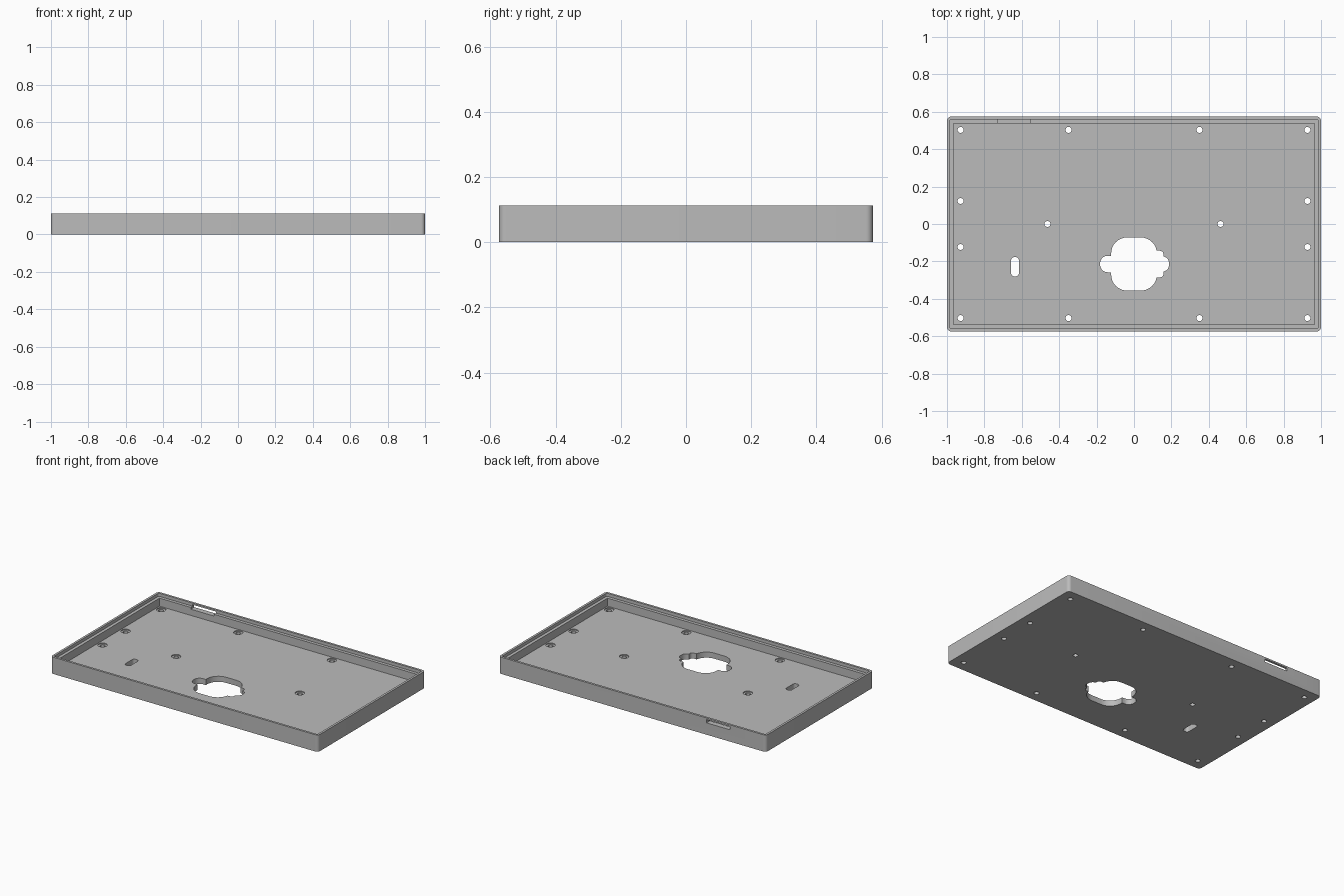
import bpy
import bmesh
import math

if "Cube" in bpy.data.objects:
    bpy.data.objects.remove(bpy.data.objects["Cube"], do_unlink=True)

HALF_X, HALF_Y, TOP = 1.0, 0.574, 0.113
FLOOR, LEDGE = 0.038, 0.092

grey = bpy.data.materials.new("plain grey")
grey.use_nodes = True
colour = (0.5, 0.5, 0.5, 1)
grey.diffuse_color = colour
grey.node_tree.nodes["Principled BSDF"].inputs["Base Color"].default_value = colour


def rounded(x0, x1, y0, y1, r, steps=8):
    """Counter-clockwise outline of a rectangle with round corners."""
    if r == 0:
        return [(x0, y0), (x1, y0), (x1, y1), (x0, y1)]
    centres = [(x1 - r, y1 - r), (x0 + r, y1 - r), (x0 + r, y0 + r), (x1 - r, y0 + r)]
    points = []
    for i, (cx, cy) in enumerate(centres):
        for s in range(steps + 1):
            a = (i + s / steps) * math.pi / 2
            points.append((cx + r * math.cos(a), cy + r * math.sin(a)))
    return points


def circle(cx, cy, r, sides=24):
    return [(cx + r * math.cos(math.tau * i / sides),
             cy + r * math.sin(math.tau * i / sides)) for i in range(sides)]


def prism(name, outlines, z0, z1):
    """Extrude one or more separate outlines from z0 to z1."""
    bm = bmesh.new()
    for outline in outlines:
        face = bm.faces.new([bm.verts.new((x, y, z0)) for x, y in outline])
        top = bmesh.ops.extrude_face_region(bm, geom=[face])["geom"]
        verts = [v for v in top if isinstance(v, bmesh.types.BMVert)]
        bmesh.ops.translate(bm, verts=verts, vec=(0, 0, z1 - z0))
    bmesh.ops.recalc_face_normals(bm, faces=bm.faces)
    mesh = bpy.data.meshes.new(name)
    bm.to_mesh(mesh)
    bm.free()
    mesh.materials.append(grey)
    obj = bpy.data.objects.new(name, mesh)
    bpy.context.collection.objects.link(obj)
    return obj


def cut(target, name, outlines, z0, z1):
    """Subtract prisms from the target and drop the cutter."""
    cutter = prism(name, outlines, z0, z1)
    cutter.hide_render = True
    mod = target.modifiers.new(name, "BOOLEAN")
    mod.operation = "DIFFERENCE"
    mod.solver = "EXACT"
    mod.object = cutter
    bpy.context.view_layer.objects.active = target
    bpy.ops.object.modifier_apply(modifier=name)
    bpy.data.objects.remove(cutter, do_unlink=True)


def inset(d, r=0):
    return rounded(-HALF_X + d, HALF_X - d, -HALF_Y + d, HALF_Y - d, r)


# Tray body with a stepped rim
tray = prism("tray", [inset(0, 0.022)], 0, TOP)
cut(tray, "lid_recess", [inset(0.015, 0.008)], LEDGE, TOP + 0.1)
cut(tray, "cavity", [inset(0.036)], FLOOR, TOP + 0.1)

# Screw holes, each in a shallow round seat
spots = [(0.463, 0)]
spots += [(x, y) for x in (0.35, 0.927) for y in (0.503, -0.503)]
spots += [(0.927, 0.123), (0.927, -0.123)]
spots = [(side * x, y) for x, y in spots for side in (1, -1)]
cut(tray, "screw_seats", [circle(x, y, 0.029) for x, y in spots], FLOOR - 0.006, FLOOR + 0.01)
cut(tray, "screw_holes", [circle(x, y, 0.016) for x, y in spots], -0.1, FLOOR + 0.1)

# Large floor opening: round-cornered centre, left ear, right step and tip
MID = -0.214
opening = [(-0.122, 0.122, 0.142, 0.085), (-0.181, 0, 0.044, 0.04),
           (0, 0.157, 0.071, 0.018), (0, 0.187, 0.041, 0.036)]
for i, (x0, x1, h, r) in enumerate(opening):
    cut(tray, f"opening_{i}", [rounded(x0, x1, MID - h, MID + h, r)], -0.1, FLOOR + 0.013)

# Small slot in the floor
cut(tray, "floor_slot", [rounded(-0.657, -0.615, -0.28, -0.177, 0.018)], -0.1, FLOOR + 0.013)

# Slot through the back wall
cut(tray, "back_slot", [rounded(-0.73, -0.555, HALF_Y - 0.1, HALF_Y + 0.1, 0)], 0.08, 0.102)

bpy.ops.object.select_all(action="DESELECT")
tray.select_set(True)
bpy.context.view_layer.objects.active = tray
bpy.ops.object.shade_smooth_by_angle(angle=math.radians(30))
